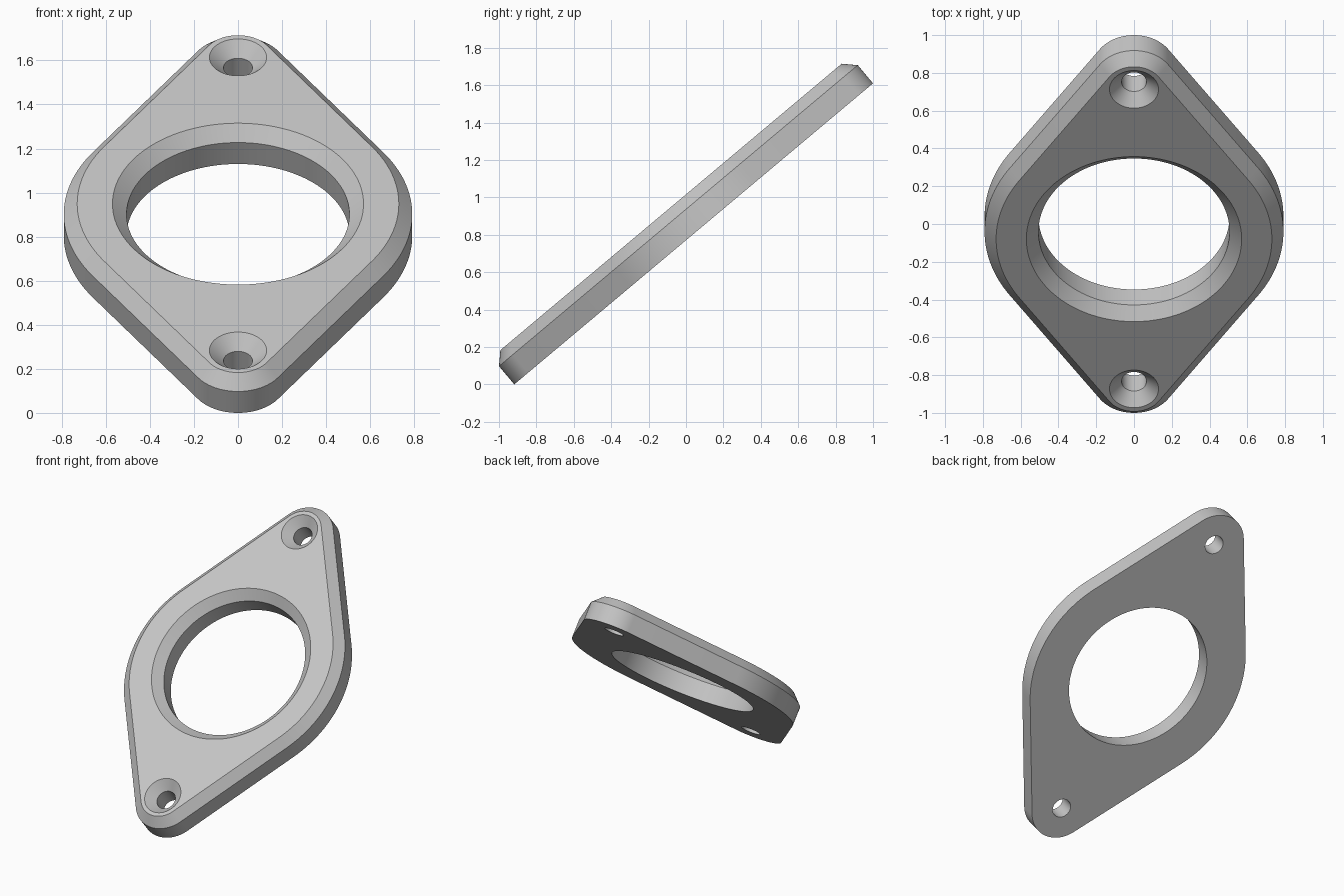
import bpy, bmesh
from math import sin, cos, asin, pi, radians
from mathutils import Matrix

cube = bpy.data.objects.get("Cube")
if cube:
    bpy.data.objects.remove(cube)

THICK, SHOULDER = 0.188, 0.127        # full height, height where chamfers begin
CHAMFER = THICK - SHOULDER
BODY_R, EAR_R, EAR_Y = 0.791, 0.217, 1.035
BORE_R, SCREW_R = 0.506, 0.066
TILT = radians(40)


def arc(cy, r, start, end, n):
    return [(r * cos(start + (end - start) * i / n),
             cy + r * sin(start + (end - start) * i / n)) for i in range(n + 1)]


def outline(inset):
    """Round body joined by tangents to a small round ear at each end."""
    body, ear = BODY_R - inset, EAR_R - inset
    t = asin((body - ear) / EAR_Y)
    return (arc(0, body, -t, t, 32) + arc(EAR_Y, ear, t, pi - t, 32)
            + arc(0, body, pi - t, pi + t, 32)
            + arc(-EAR_Y, ear, pi + t, 2 * pi - t, 32))


def circle(cy, r, n):
    return arc(cy, r, 0, 2 * pi, n)[:-1]


bm = bmesh.new()
rims = {0: [], THICK: []}


def wall(rings):
    """Skin a stack of (points, height) rings and keep the end rims for the faces."""
    loops = [[bm.verts.new((x, y, z)) for x, y in pts] for pts, z in rings]
    n = len(loops[0])
    for a, b in zip(loops, loops[1:]):
        for i in range(n):
            j = (i + 1) % n
            bm.faces.new((a[i], a[j], b[j], b[i]))
    for loop, z in ((loops[0], 0), (loops[-1], THICK)):
        rims[z] += [bm.edges.get((loop[i], loop[(i + 1) % n])) for i in range(n)]


# Outer edge with chamfered front rim
wall([(outline(0), 0), (outline(0), SHOULDER), (outline(CHAMFER), THICK)])
# Central bore and the two countersunk screw holes
for cy, r, n in ((0, BORE_R, 128), (EAR_Y, SCREW_R, 48), (-EAR_Y, SCREW_R, 48)):
    wall([(circle(cy, r, n), 0), (circle(cy, r, n), SHOULDER),
          (circle(cy, r + CHAMFER + 0.003, n), THICK)])
# Flat front and back faces
for z, edges in rims.items():
    bmesh.ops.triangle_fill(bm, edges=edges, use_beauty=True,
                            normal=(0, 0, 1 if z else -1))
bmesh.ops.recalc_face_normals(bm, faces=bm.faces)

# Lean the plate back and rest its lower edge on the ground
bm.transform(Matrix.Translation((0, SHOULDER * sin(TILT) / 2, (EAR_Y + EAR_R) * sin(TILT)))
             @ Matrix.Rotation(TILT, 4, "X"))

mesh = bpy.data.meshes.new("flange_plate")
bm.to_mesh(mesh)
bm.free()
plate = bpy.data.objects.new("flange_plate", mesh)
bpy.context.collection.objects.link(plate)

grey = bpy.data.materials.new("light_grey")
grey.use_nodes = True
colour = (0.56, 0.56, 0.56, 1)
grey.diffuse_color = colour
grey.node_tree.nodes["Principled BSDF"].inputs["Base Color"].default_value = colour
mesh.materials.append(grey)

bpy.ops.object.select_all(action="DESELECT")
plate.select_set(True)
bpy.context.view_layer.objects.active = plate
bpy.ops.object.shade_smooth_by_angle(angle=radians(30))
